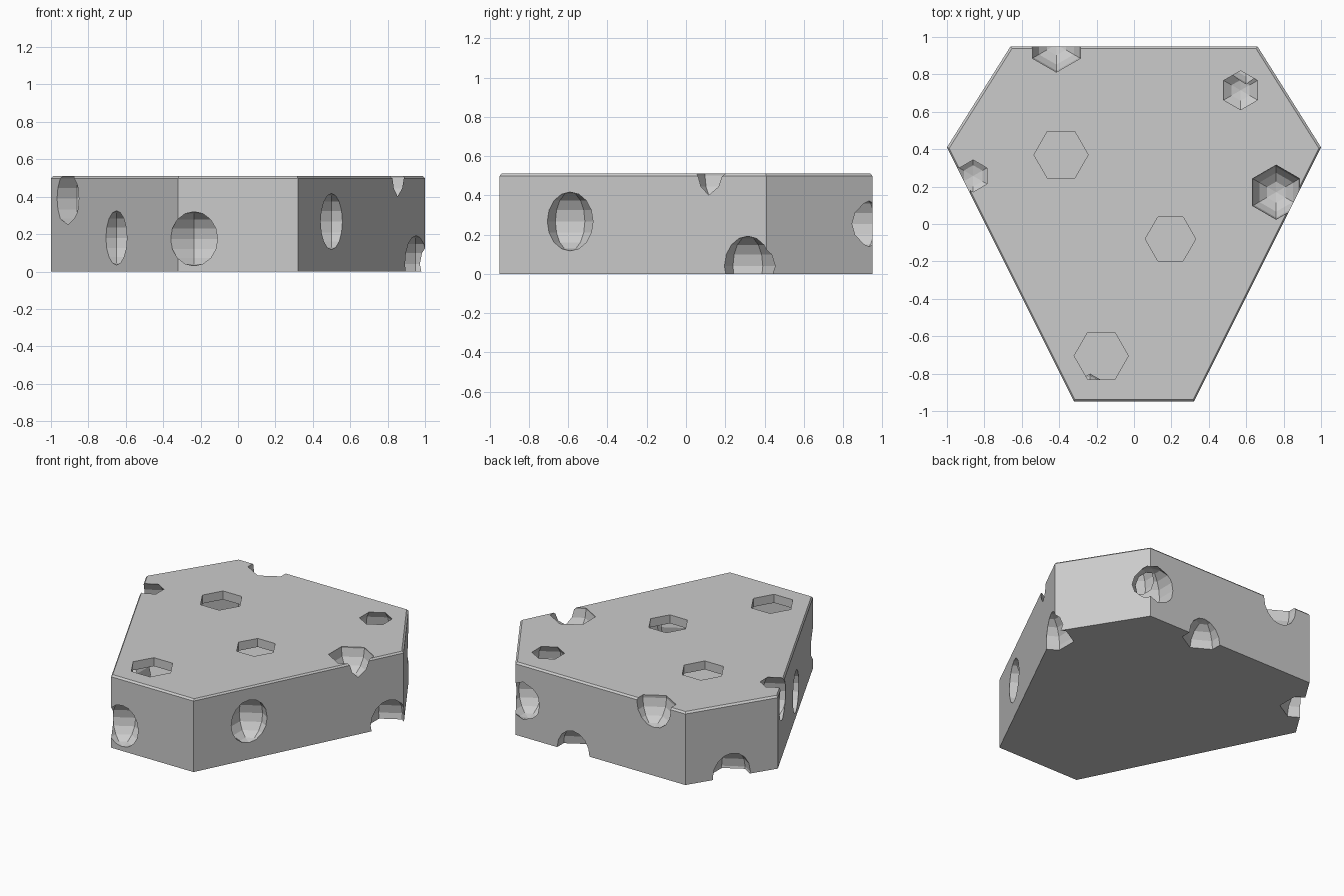
import bpy, bmesh, math
from mathutils import Matrix

if "Cube" in bpy.data.objects:
    bpy.data.objects.remove(bpy.data.objects["Cube"])

H = 0.51
OUTLINE = [(-0.32, -0.95), (0.32, -0.95), (1, 0.41), (0.66, 0.95), (-0.66, 0.95), (-1, 0.41)]

# bubbles: x, y, z, radius
BUBBLES = [
    (-0.235, -0.945, 0.175, 0.145),   # front
    (0.50, -0.59, 0.267, 0.15),       # right side
    (0.95, 0.315, 0.04, 0.152),       # right corner, low
    (0.76, 0.17, 0.50, 0.147),        # right top edge
    (0.60, 0.89, 0.255, 0.145),       # back right corner
    (0.57, 0.715, 0.41, 0.145),       # top, back right
    (-0.415, 0.96, 0.49, 0.152),      # back top edge
    (0.21, 0.95, 0.0, 0.145),         # back, low
    (-0.83, 0.68, 0.015, 0.15),       # back left, low
    (-0.86, 0.257, 0.39, 0.15),       # left top edge
    (-0.65, -0.29, 0.18, 0.145),      # left side
]
# open holes in the top skin: x, y, radius
PITS = [(-0.39, 0.37, 0.145), (0.195, -0.08, 0.135), (-0.175, -0.705, 0.145)]
RIM = 0.06


def make_object(name, bm):
    mesh = bpy.data.meshes.new(name)
    bmesh.ops.recalc_face_normals(bm, faces=bm.faces)
    bm.to_mesh(mesh)
    bm.free()
    ob = bpy.data.objects.new(name, mesh)
    bpy.context.collection.objects.link(ob)
    return ob


# slab with a narrow chamfer round the top
bm = bmesh.new()
layers = [(0, 1.0), (H - 0.012, 1.0), (H, 0.988)]
rings = [[bm.verts.new((x * s, y * s, z)) for x, y in OUTLINE] for z, s in layers]
for a, b in zip(rings, rings[1:]):
    for i in range(6):
        j = (i + 1) % 6
        bm.faces.new((a[i], a[j], b[j], b[i]))
bm.faces.new(rings[0])
bm.faces.new(rings[-1])
slab = make_object("cheese_slab", bm)

# cutters: six-sided spheres and short six-sided prisms
cutters = []
for x, y, z, r in BUBBLES:
    bm = bmesh.new()
    bmesh.ops.create_uvsphere(bm, u_segments=6, v_segments=8, radius=r,
                              matrix=Matrix.Translation((x, y, z)))
    cutters.append(make_object("bubble_cutter", bm))
for x, y, r in PITS:
    bm = bmesh.new()
    bot, top = [[bm.verts.new((x + r * math.cos(k * math.pi / 3),
                               y + r * math.sin(k * math.pi / 3), z)) for k in range(6)]
                for z in (H - RIM, H + 0.1)]
    for i in range(6):
        j = (i + 1) % 6
        bm.faces.new((bot[i], bot[j], top[j], top[i]))
    bm.faces.new(bot)
    bm.faces.new(top)
    cutters.append(make_object("pit_cutter", bm))
for c in cutters:
    c.hide_render = True
    mod = slab.modifiers.new("cut", 'BOOLEAN')
    mod.operation = 'DIFFERENCE'
    mod.solver = 'EXACT'
    mod.object = c

# apply the cuts, then remove the helpers
dg = bpy.context.evaluated_depsgraph_get()
mesh = bpy.data.meshes.new_from_object(slab.evaluated_get(dg))
slab.modifiers.clear()
slab.data = mesh
for c in cutters:
    bpy.data.objects.remove(c)

# open the pit floors into the hollow inside
bm = bmesh.new()
bm.from_mesh(mesh)
floors = [f for f in bm.faces
          if abs(f.normal.z) > 0.99 and all(abs(v.co.z - (H - RIM)) < 1e-3 for v in f.verts)]
bmesh.ops.delete(bm, geom=floors, context='FACES_ONLY')
bm.to_mesh(mesh)
bm.free()
